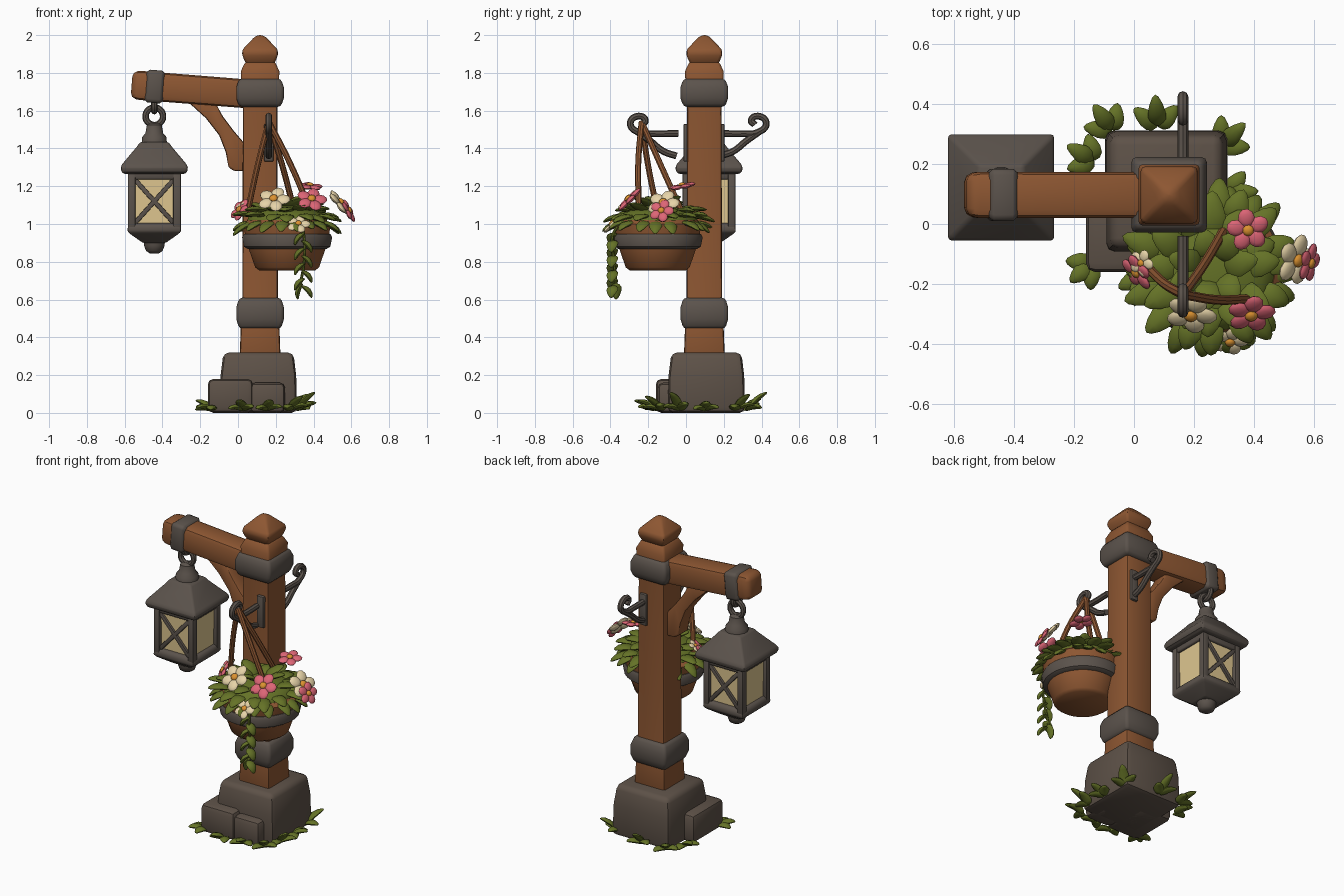
import bpy, bmesh, math, random
from mathutils import Matrix, Vector

random.seed(4)
if "Cube" in bpy.data.objects:
    bpy.data.objects.remove(bpy.data.objects["Cube"])


def material(name, *rgb):
    m = bpy.data.materials.new(name)
    m.use_nodes = True
    m.diffuse_color = (*rgb, 1)
    m.node_tree.nodes["Principled BSDF"].inputs["Base Color"].default_value = (*rgb, 1)
    return m


WOOD = material("warm wood", 0.27, 0.095, 0.032)
STONE = material("grey brown stone", 0.11, 0.083, 0.064)
IRON = material("dark iron", 0.105, 0.086, 0.072)
LEAF = material("leaf green", 0.13, 0.17, 0.02)
PINK = material("pink petal", 0.72, 0.13, 0.18)
CREAM = material("cream petal", 0.85, 0.70, 0.42)
ORANGE = material("flower orange", 0.72, 0.29, 0.03)
GLASS = material("lantern glass", 0.74, 0.57, 0.28)


def smooth(ob):
    bpy.ops.object.select_all(action="DESELECT")
    ob.select_set(True)
    bpy.context.view_layer.objects.active = ob
    if ob.type == "CURVE":
        bpy.ops.object.convert(target="MESH")
    bpy.ops.object.shade_smooth_by_angle(angle=math.radians(42))


def finish(name, bm, mat, bevel=0.0, matrix=None):
    bmesh.ops.recalc_face_normals(bm, faces=bm.faces)
    if bevel:
        edges = [e for e in bm.edges if e.calc_face_angle(0) > 0.5]
        bmesh.ops.bevel(bm, geom=edges, offset=bevel, segments=2, profile=0.5,
                        affect="EDGES", clamp_overlap=True)
    if matrix:
        bm.transform(matrix)
    me = bpy.data.meshes.new(name)
    bm.to_mesh(me)
    bm.free()
    me.materials.append(mat)
    ob = bpy.data.objects.new(name, me)
    bpy.context.collection.objects.link(ob)
    smooth(ob)
    return ob


def loft(name, rings, mat, centre=(0, 0), sides=4, bevel=0.0, matrix=None):
    """Stack of rings (z, half width); four sides gives a square section."""
    bm = bmesh.new()
    grow = math.sqrt(2) if sides == 4 else 1
    loops = []
    for z, r in rings:
        angles = [math.tau * (i + 0.5) / sides for i in range(sides)]
        loops.append([bm.verts.new((centre[0] + r * grow * math.cos(a),
                                    centre[1] + r * grow * math.sin(a), z)) for a in angles])
    for a, b in zip(loops, loops[1:]):
        for i in range(sides):
            j = (i + 1) % sides
            bm.faces.new((a[i], a[j], b[j], b[i]))
    bm.faces.new(loops[0])
    bm.faces.new(loops[-1])
    return finish(name, bm, mat, bevel, matrix)


def block(name, lo, hi, mat, bevel=0.01, matrix=None):
    bm = bmesh.new()
    bmesh.ops.create_cube(bm, size=1)
    lo, hi = Vector(lo), Vector(hi)
    bm.transform(Matrix.Translation((lo + hi) / 2) @ Matrix.Diagonal((*(hi - lo), 1)))
    return finish(name, bm, mat, bevel, matrix)


def tube(name, points, radius, mat, cyclic=False):
    cu = bpy.data.curves.new(name, "CURVE")
    cu.dimensions = "3D"
    cu.bevel_depth, cu.bevel_resolution, cu.resolution_u = radius, 2, 6
    cu.use_fill_caps = True
    sp = cu.splines.new("BEZIER")
    sp.bezier_points.add(len(points) - 1)
    for bp, p in zip(sp.bezier_points, points):
        bp.co = p
        bp.handle_left_type = bp.handle_right_type = "AUTO"
    sp.use_cyclic_u = cyclic
    cu.materials.append(mat)
    ob = bpy.data.objects.new(name, cu)
    bpy.context.collection.objects.link(ob)
    smooth(ob)


def frame(pos, direction):
    return Matrix.Translation(pos) @ Vector(direction).to_track_quat("Z", "Y").to_matrix().to_4x4()


def add_leaf(bm, pos, direction, length, width):
    verts = bmesh.ops.create_uvsphere(bm, u_segments=8, v_segments=6, radius=1)["verts"]
    m = frame(pos, direction)
    for v in verts:
        x, y, z = v.co
        v.co = m @ Vector((x * (1 - 0.3 * z) * width / 2, y * 0.014 - 0.012 * z * z,
                           (z + 1) * length / 2))


def polar(centre, a, r, z):
    return Vector((centre[0] + r * math.cos(a), centre[1] + r * math.sin(a), z))


# Stone footing
loft("footing_block", [(0, .205), (.2, .2), (.32, .185)], STONE, (.108, .108), bevel=.03)
block("footing_stone_side", (-.16, -.16, 0), (.08, .15, .18), STONE, .03)
block("footing_stone_front", (.06, -.15, 0), (.25, .02, .16), STONE, .03)
block("footing_stone_step", (-.07, -.08, 0), (.05, .06, .25), STONE, .03)

# Square post, finial and iron collars
P = (.117, .097)
loft("post", [(.3, .108), (.46, .102), (.62, .094), (1.6, .091), (1.74, .1), (1.81, .102),
              (1.86, .078)], WOOD, P, bevel=.014)
loft("post_cap", [(1.84, .07), (1.87, .085), (1.905, .098), (1.93, .088), (1.985, .035),
                  (2.0, .015)], WOOD, P, bevel=.014)
for name, z0, z1 in (("lower_collar", .445, .61), ("upper_collar", 1.62, 1.77)):
    h = z1 - z0
    loft(name, [(z0, .11), (z0 + .3 * h, .126), (z0 + .7 * h, .126), (z1, .11)], IRON, P, bevel=.018)

# Tilted arm with its band, running towards -x
arm_frame = Matrix.Translation((.1, .097, 1.685)) @ Matrix.Rotation(math.radians(-85.5), 4, "Y")
loft("arm", [(0, .076), (.62, .077), (.665, .07)], WOOD, bevel=.027, matrix=arm_frame)
loft("arm_band", [(.49, .078), (.51, .087), (.575, .087), (.595, .078)], IRON, bevel=.02,
     matrix=arm_frame)

# Curved brace below the arm
bm = bmesh.new()
outline = [(-.28, 1.66), (-.17, 1.56), (-.1, 1.47), (-.065, 1.38), (-.05, 1.3), (-.02, 1.28),
           (.04, 1.28), (.04, 1.42), (-.02, 1.49), (-.08, 1.57), (-.13, 1.66)]
face = bm.faces.new([bm.verts.new((x, .045, z)) for x, z in outline])
new = bmesh.ops.extrude_face_region(bm, geom=[face])["geom"]
bmesh.ops.translate(bm, vec=(0, .105, 0), verts=[g for g in new if isinstance(g, bmesh.types.BMVert)])
finish("arm_brace", bm, WOOD, .012)

# Lantern
L = (-.443, .122)
loft("lantern_roof", [(1.265, .165), (1.285, .178), (1.31, .176), (1.41, .092), (1.435, .075)],
     IRON, L, bevel=.012)
loft("lantern_neck", [(1.42, .068), (1.46, .066), (1.48, .048), (1.525, .04), (1.535, .025)],
     IRON, L, 16)
loft("lantern_glass", [(.97, .113), (1.26, .121)], GLASS, L)
loft("lantern_top_frame", [(1.235, .135), (1.28, .14)], IRON, L, bevel=.008)
loft("lantern_base", [(.9, .06), (.945, .125), (.96, .142), (.99, .14), (1.005, .128)], IRON, L, bevel=.008)
loft("lantern_knob", [(.845, .025), (.858, .045), (.885, .055), (.91, .058)], IRON, L, 16)
for sx in (-1, 1):
    for sy in (-1, 1):
        x, y = L[0] + sx * .12, L[1] + sy * .12
        block("lantern_corner_bar", (x - .02, y - .02, .97), (x + .02, y + .02, 1.27), IRON, .006)
for sy in (-1, 1):
    for tilt in (-1, 1):
        m = Matrix.Translation((L[0], L[1] + sy * .123, 1.12)) @ Matrix.Rotation(tilt * .73, 4, "Y")
        block("lantern_cross_bar", (-.012, -.01, -.15), (.012, .01, .15), IRON, .004, m)
for name, z, r, turn in (("lantern_ring", 1.57, .046, 0), ("arm_ring", 1.635, .038, 1)):
    pts = []
    for i in range(8):
        u, w = r * math.cos(i * math.tau / 8), r * math.sin(i * math.tau / 8)
        pts.append((L[0], L[1] + u, z + w) if turn else (L[0] + u, L[1], z + w))
    tube(name, pts, .017, IRON, True)

# Scroll brackets on the front and back of the post
X = .163
scroll = [(.17, 1.48), (.3, 1.478), (.38, 1.485), (.425, 1.53), (.39, 1.57), (.345, 1.55), (.365, 1.525)]
strut = [(.18, 1.36), (.25, 1.385), (.32, 1.44), (.39, 1.49)]
for side, flip in (("back", False), ("front", True)):
    for part, path in (("scroll", scroll), ("strut", strut)):
        tube(f"{side}_bracket_{part}", [(X, .13 - y if flip else y, z) for y, z in path], .018, IRON)
    y = .0 if flip else .19
    block(f"{side}_bracket_plate", (X - .025, y - .014, 1.33), (X + .025, y + .014, 1.53), IRON, .008)

# Hanging pot with band and ropes
B = (.26, -.15)
loft("pot", [(.755, .15), (.77, .17), (.87, .205), (.95, .225), (1.0, .232), (1.02, .21)], WOOD, B, 28)
loft("pot_band", [(.868, .21), (.88, .23), (.93, .24), (.948, .23)], IRON, B, 28)
knot = (X, -.235, 1.54)
for end in ((.05, -.15, 1.06), (.38, -.25, 1.08), (.3, -.02, 1.06)):
    mid = [(a + b) / 2 + d for a, b, d in zip(knot, end, (0, -.01, .02))]
    tube("pot_rope", [knot, mid, end], .016, WOOD)

# Foliage in the pot
bm = bmesh.new()
bmesh.ops.create_uvsphere(bm, u_segments=16, v_segments=10, radius=1, matrix=Matrix.Translation(
    (*B, 1.01)) @ Matrix.Diagonal((.215, .215, .09, 1)))
for count, radius, z, rise, length, width in ((18, .19, 1.02, -.45, .125, .07), (16, .17, 1.05, -.1, .13, .08),
                                              (12, .1, 1.07, .2, .14, .09), (7, .03, 1.09, .5, .12, .09)):
    for i in range(count):
        a = math.tau * (i + random.uniform(-.25, .25)) / count
        d = (math.cos(a), math.sin(a), rise + random.uniform(-.18, .18))
        add_leaf(bm, polar(B, a, radius, z), d, length * random.uniform(.85, 1.15), width)
finish("pot_foliage", bm, LEAF)

# Trailing vine
vine = [(.33, -.34, 1.02), (.35, -.39, .93), (.35, -.38, .8), (.33, -.37, .68)]
tube("vine_stem", vine, .008, LEAF)
bm = bmesh.new()
for i in range(8):
    s = 1 if i % 2 else -1
    add_leaf(bm, (.345, -.385, .96 - i * .04), (s * .6, -.15, -.7), .085, .06)
add_leaf(bm, (.33, -.37, .69), (-.3, 0, -1), .09, .055)
finish("vine_leaves", bm, LEAF)

# Flowers: position, facing direction, size, colour
petals = {"pink": bmesh.new(), "cream": bmesh.new()}
centres = bmesh.new()
for pos, facing, size, colour in (
        ((.19, -.30, 1.13), (-.1, -.7, .7), .085, "cream"), ((.39, -.30, 1.13), (.1, -.7, .7), .08, "pink"),
        ((.38, -.02, 1.2), (.1, -.2, 1), .07, "pink"), ((.54, -.12, 1.11), (.7, -.2, .6), .085, "cream"),
        ((.585, -.13, 1.07), (.8, -.2, .4), .065, "pink"), ((.01, -.16, 1.075), (-.7, -.5, .5), .065, "pink"),
        ((.025, -.13, 1.11), (-.5, -.1, .8), .045, "cream"), ((.32, -.39, 1.0), (0, -.7, .7), .062, "cream")):
    m = frame(pos, facing)
    for i in range(5):
        pm = m @ Matrix.Rotation(i * math.tau / 5, 4, "Z") @ Matrix.Translation((size * .58, 0, 0))
        bmesh.ops.create_uvsphere(petals[colour], u_segments=10, v_segments=6, radius=size,
                                  matrix=pm @ Matrix.Diagonal((.46, .4, .17, 1)))
    bmesh.ops.create_uvsphere(centres, u_segments=10, v_segments=6, radius=size * .27, matrix=m @
                              Matrix.Translation((0, 0, size * .13)) @ Matrix.Diagonal((1, 1, .6, 1)))
finish("pink_petals", petals["pink"], PINK)
finish("cream_petals", petals["cream"], CREAM)
finish("flower_centres", centres, ORANGE)

# Leaf tufts around the footing
bm = bmesh.new()
middle = Vector((.1, .08))
for x, y, tall in ((-.13, .21, .5), (-.07, .31, .6), (.08, .32, .9), (.29, .26, .8), (.31, .1, .4), (.31, -.03, .9),
                   (.27, -.13, .7), (.15, -.15, .5), (.03, -.17, .5), (-.14, -.13, .2)):
    out = (Vector((x, y)) - middle).normalized()
    base_a = math.atan2(out.y, out.x)
    for turn, lift in ((-.8, .25), (0, 1), (.8, .4)):
        a = base_a + turn
        add_leaf(bm, (x, y, .025), (math.cos(a), math.sin(a), tall * lift), .085 + .06 * tall * lift, .06)
finish("ground_leaves", bm, LEAF)
